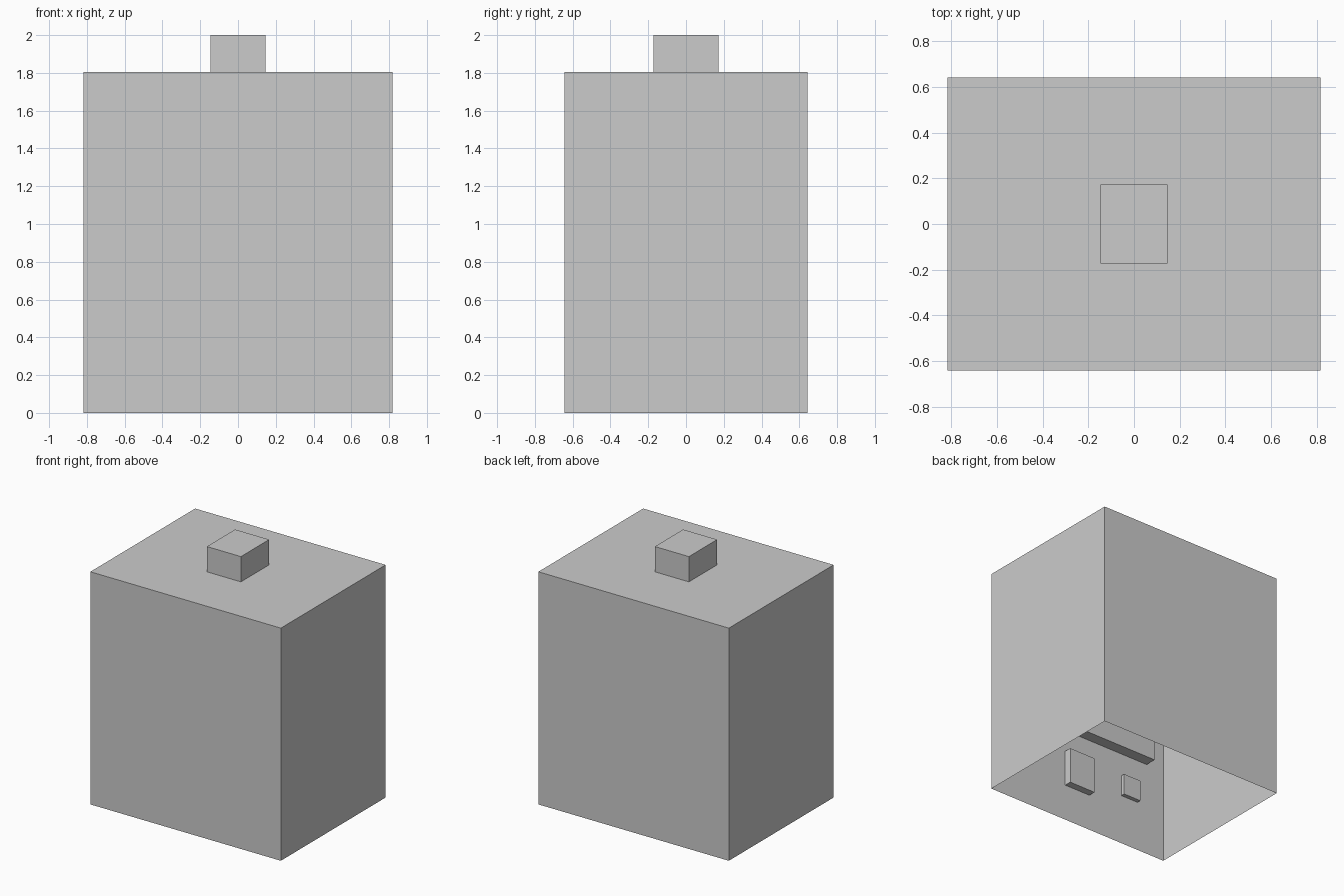
import bpy, bmesh

if "Cube" in bpy.data.objects:
    bpy.data.objects.remove(bpy.data.objects["Cube"])

def box(name, x, y, z, open_bottom=False):
    """Box from (min, max) ranges on each axis, optionally without its floor."""
    bm = bmesh.new()
    bmesh.ops.create_cube(bm, size=1)
    for v in bm.verts:
        for i, (lo, hi) in enumerate((x, y, z)):
            v.co[i] = lo if v.co[i] < 0 else hi
    if open_bottom:
        bm.normal_update()
        floor = [f for f in bm.faces if f.normal.z < -0.5]
        bmesh.ops.delete(bm, geom=floor, context='FACES')
    mesh = bpy.data.meshes.new(name)
    bm.to_mesh(mesh)
    bm.free()
    ob = bpy.data.objects.new(name, mesh)
    bpy.context.collection.objects.link(ob)
    return ob

W, D, H = 0.817, 0.642, 1.804

# Thin shell, open underneath, with a block on top
box("shell", (-W, W), (-D, D), (0, H), open_bottom=True)
box("top_block", (-0.146, 0.146), (-0.173, 0.173), (H, 2.0))

# Raised panels on the inside of the front wall
def panel(name, x, z, depth):
    return box(name, x, (-D, -D + depth), z)

panel("wide_panel", (-0.66, 0.66), (0.75, 1.64), 0.09)
panel("middle_panel", (-0.115, 0.115), (0.29, 0.575), 0.057)
for side, cx in (("left", -0.495), ("right", 0.495)):
    panel(side + "_small_panel", (cx - 0.077, cx + 0.077), (0.40, 0.567), 0.032)
